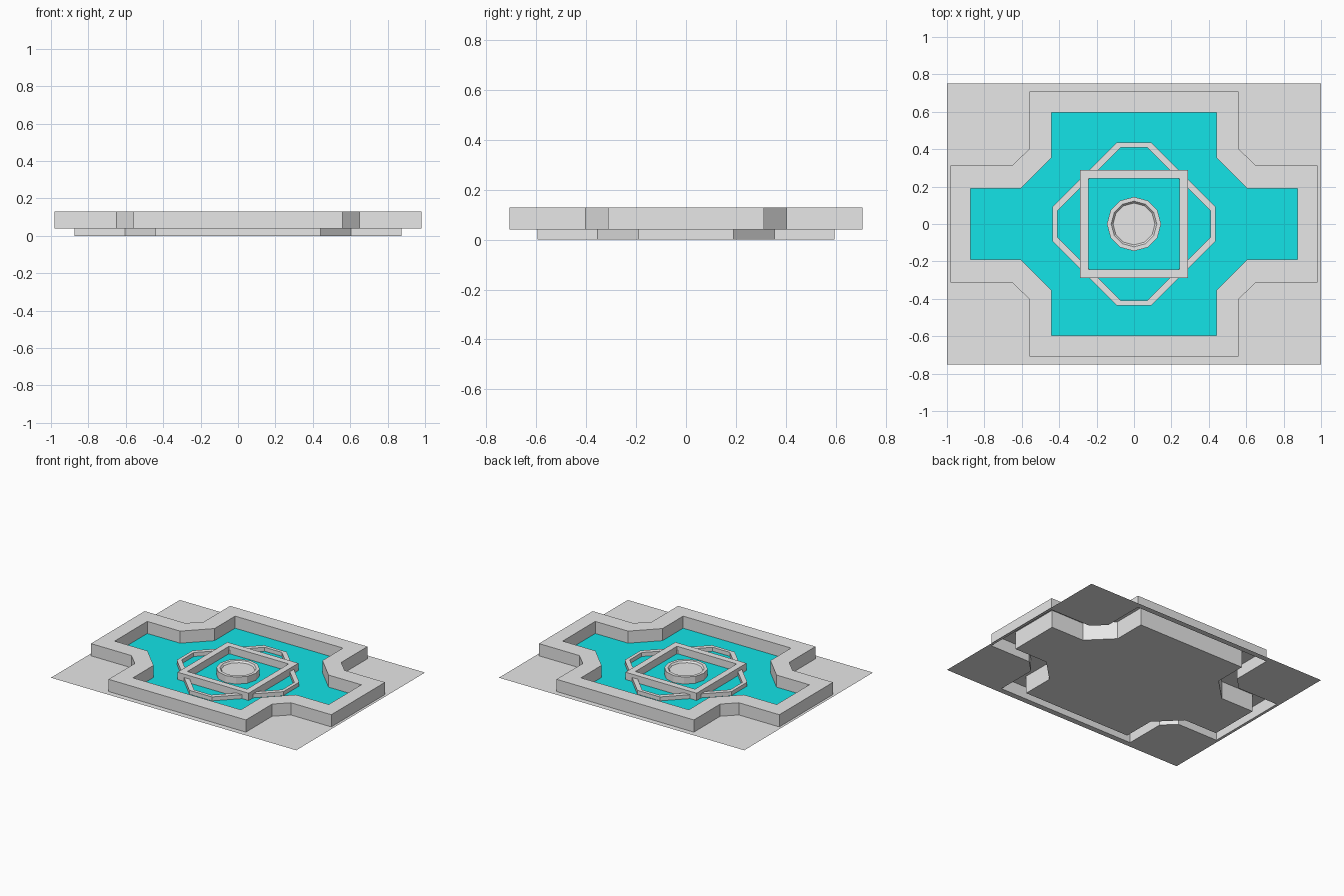
import bpy
import math

cube = bpy.data.objects.get("Cube")
if cube:
    bpy.data.objects.remove(cube, do_unlink=True)


def material(name, color):
    mat = bpy.data.materials.new(name)
    mat.use_nodes = True
    mat.diffuse_color = (*color, 1)
    mat.node_tree.nodes["Principled BSDF"].inputs["Base Color"].default_value = (*color, 1)
    return mat


STONE = material("pale grey stone", (0.8, 0.8, 0.8))
WATER = material("turquoise water", (0.007, 0.82, 0.85))


def add_part(name, verts, faces, mat, mirror=False):
    mesh = bpy.data.meshes.new(name)
    mesh.from_pydata(verts, [], faces)
    mesh.materials.append(mat)
    obj = bpy.data.objects.new(name, mesh)
    bpy.context.collection.objects.link(obj)
    if mirror:
        mod = obj.modifiers.new("Mirror quarters", "MIRROR")
        mod.use_axis = (True, True, False)
        mod.merge_threshold = 0.0005
    return obj


def sheet(name, points, z, mat, mirror=False):
    """One flat polygon at height z."""
    add_part(name, [(x, y, z) for x, y in points], [range(len(points))], mat, mirror)


def sweep(name, loops, mat, closed=True, mirror=False, cap=False):
    """Join a series of (outline, height) loops with quads."""
    n = len(loops[0][0])
    verts = [(x, y, z) for outline, z in loops for x, y in outline]
    faces = []
    for k in range(len(loops) - 1):
        for i in range(n if closed else n - 1):
            j = (i + 1) % n
            faces.append((k * n + i, k * n + j, (k + 1) * n + j, (k + 1) * n + i))
    if cap:
        faces.append(range((len(loops) - 1) * n, len(loops) * n))
    add_part(name, verts, faces, mat, mirror)


def ring(name, outer, inner, base, top):
    sweep(name, [(outer, base), (outer, top), (inner, top), (inner, base)], STONE)


def square(r):
    return [(r, -r), (r, r), (-r, r), (-r, -r)]


def octagon(a, b):
    return [(a, -b), (a, b), (b, a), (-b, a), (-a, b), (-a, -b), (-b, -a), (b, -a)]


def circle(r, sides=12):
    return [(r * math.cos(math.tau * i / sides), r * math.sin(math.tau * i / sides))
            for i in range(sides)]


# Quarter outlines of the cross-shaped pool, from the x axis round to the y axis
OUTER = [(0.98, 0), (0.98, 0.313), (0.65, 0.313), (0.56, 0.402), (0.56, 0.708), (0, 0.708)]
INNER = [(0.873, 0), (0.873, 0.19), (0.605, 0.19), (0.44, 0.355), (0.44, 0.595), (0, 0.595)]
GROUND_Z, WALL_TOP, WATER_Z = 0.04, 0.13, 0.041

# Paving around the pool, pool wall, pool floor and water
sheet("paving", [(1, 0), (1, 0.75), (0, 0.75)] + OUTER[::-1], GROUND_Z, STONE, True)
sweep("pool_wall", [(OUTER, GROUND_Z), (OUTER, WALL_TOP), (INNER, WALL_TOP), (INNER, 0)],
      STONE, closed=False, mirror=True)
sheet("pool_floor", [(0, 0)] + INNER[::-1], 0, STONE, True)
sheet("water_surface", [(0, 0)] + INNER, WATER_Z, WATER, True)

# Nested rings in the middle
ring("octagon_ring", octagon(0.435, 0.092), octagon(0.41, 0.07), GROUND_Z, 0.07)
ring("square_ring", square(0.29), square(0.243), GROUND_Z, 0.095)

# Round plinth with a shallow dish
sweep("round_plinth", [(circle(0.145), GROUND_Z), (circle(0.145), 0.092),
                       (circle(0.122), 0.092), (circle(0.112), 0.08)], STONE, cap=True)
